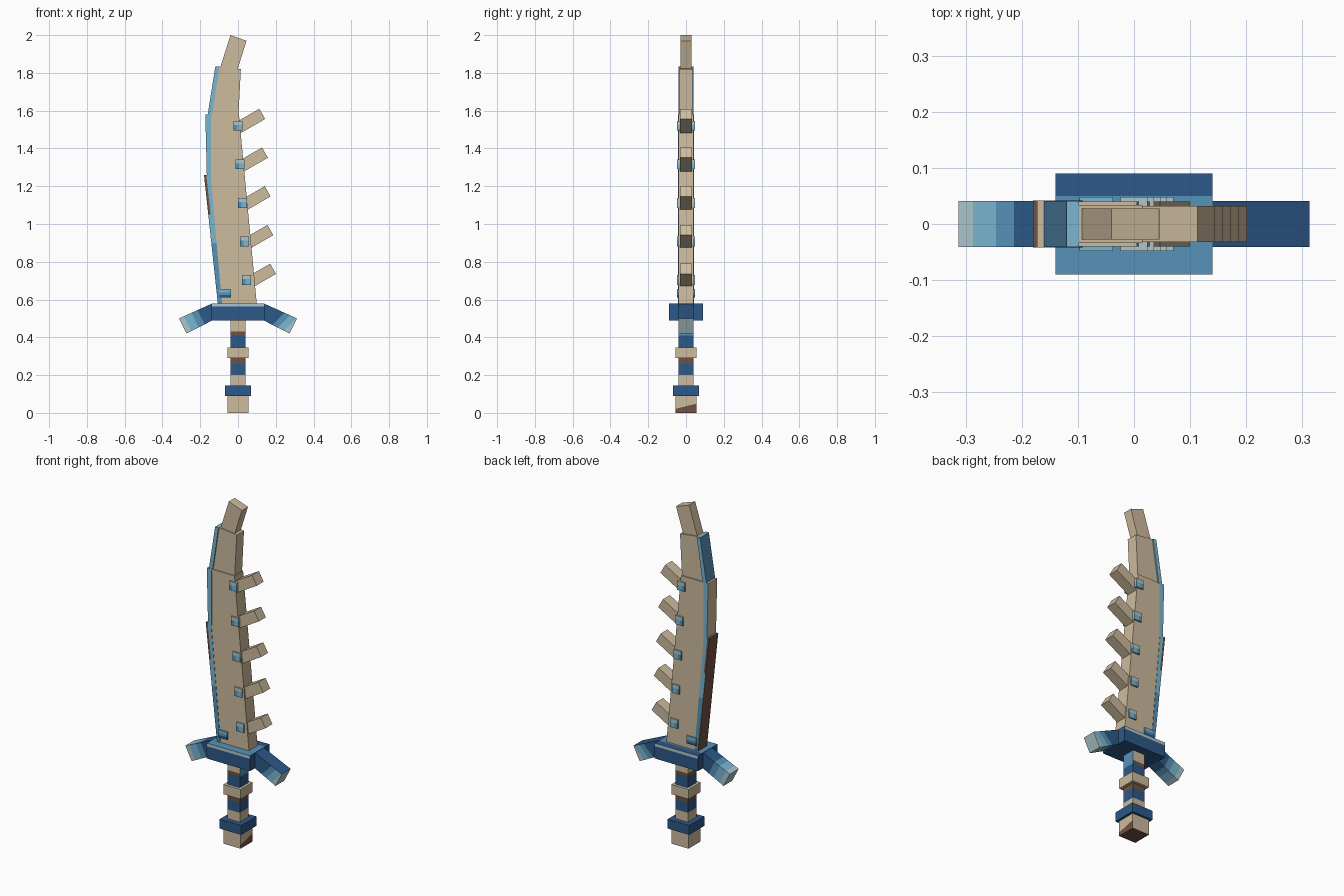
import bpy, bmesh, math
from mathutils import Vector

cube = bpy.data.objects.get("Cube")
if cube:
    bpy.data.objects.remove(cube)


def make_material(name, rgb):
    linear = [((c / 255 + 0.055) / 1.055) ** 2.4 for c in rgb]
    mat = bpy.data.materials.new(name)
    mat.use_nodes = True
    mat.diffuse_color = (*linear, 1)
    bsdf = mat.node_tree.nodes["Principled BSDF"]
    bsdf.inputs["Base Color"].default_value = (*linear, 1)
    bsdf.inputs["Roughness"].default_value = 0.8
    return mat


BONE, BROWN, DARK, MID, LIGHT, PALE = range(6)
MATERIALS = [
    make_material("bone", (205, 187, 157)),
    make_material("brown", (112, 82, 65)),
    make_material("dark_blue", (44, 88, 136)),
    make_material("mid_blue", (86, 146, 184)),
    make_material("light_blue", (122, 182, 208)),
    make_material("pale_blue", (172, 198, 204)),
]


def prism(name, outline, half_y, rule, cuts=()):
    """Extrude an x-z outline through y, cut it by planes, colour faces by a rule."""
    bm = bmesh.new()
    front = bm.faces.new([bm.verts.new((x, -half_y, z)) for x, z in outline])
    new = bmesh.ops.extrude_face_region(bm, geom=[front], use_keep_orig=True)["geom"]
    for v in new:
        if isinstance(v, bmesh.types.BMVert):
            v.co.y = half_y
    bmesh.ops.recalc_face_normals(bm, faces=bm.faces)
    for point, normal in cuts:
        geom = bm.verts[:] + bm.edges[:] + bm.faces[:]
        bmesh.ops.bisect_plane(bm, geom=geom, plane_co=point, plane_no=normal)
    bm.normal_update()
    for f in bm.faces:
        f.material_index = rule(f.calc_center_median(), f.normal) if callable(rule) else rule
    mesh = bpy.data.meshes.new(name)
    bm.to_mesh(mesh)
    bm.free()
    for mat in MATERIALS:
        mesh.materials.append(mat)
    obj = bpy.data.objects.new(name, mesh)
    bpy.context.collection.objects.link(obj)
    return obj


def box(name, half_x, half_y, z0, z1, rule, cuts=(), x=0):
    outline = [(x - half_x, z0), (x + half_x, z0), (x + half_x, z1), (x - half_x, z1)]
    return prism(name, outline, half_y, rule, cuts)


def level(z):
    return ((0, 0, z), (0, 0, 1))


# Blade segments
prism("lower_blade", [(-0.09, 0.57), (0.1, 0.57), (0.036, 1.25), (-0.16, 1.25)], 0.04, BONE)
prism("middle_blade", [(-0.16, 1.25), (0.036, 1.25), (0.005, 1.58), (-0.15, 1.58)], 0.04, BONE)
prism("upper_blade", [(-0.145, 1.57), (0.002, 1.57), (0.015, 1.82), (-0.1, 1.835)], 0.034, BONE)
prism("blade_tip", [(-0.1, 1.81), (-0.005, 1.81), (0.045, 1.97), (-0.04, 2.0)], 0.028, BONE)

# Cutting edge strips
EDGE_NORMAL = Vector((0.994, 0, 0.107))
EDGE_POINT = Vector((-0.168, 0, 1.26))


def lower_edge_colour(c, n):
    if n.x < -0.5:
        return BROWN
    if (c - EDGE_POINT).dot(EDGE_NORMAL) < 0 and c.z > 1.0:
        return BROWN
    return LIGHT if c.z > 0.9 else MID


prism("lower_edge", [(-0.107, 0.58), (-0.085, 0.58), (-0.145, 1.26), (-0.18, 1.26)], 0.042,
      lower_edge_colour, [(EDGE_POINT, EDGE_NORMAL), level(1.05), level(0.9)])
prism("middle_edge", [(-0.165, 1.25), (-0.142, 1.25), (-0.142, 1.58), (-0.173, 1.58)], 0.042,
      lambda c, n: BONE if n.x < -0.5 or n.z > 0.5 else LIGHT)
prism("upper_edge", [(-0.162, 1.57), (-0.138, 1.57), (-0.098, 1.835), (-0.12, 1.835)], 0.041,
      lambda c, n: MID if n.x < -0.5 else LIGHT)

# Back teeth, each with a gem at its root
along = Vector((math.cos(math.radians(30)), math.sin(math.radians(30)))) * 0.15


def gem(name, x, z):
    box(name, 0.024, 0.048, z - 0.026, z + 0.026,
        lambda c, n: PALE if c.z > z + 0.005 else LIGHT if c.x > x - 0.005 else MID,
        [level(z + 0.005), ((x - 0.005, 0, 0), (1, 0, 0))], x)


for i in range(5):
    top = Vector((0.113 + 0.0143 * i, 1.61 - 0.205 * i))
    low = top + Vector((0.031, -0.054))
    prism(f"tooth_{i + 1}", [top, low, low - along, top - along], 0.032, BONE)
    gem(f"tooth_gem_{i + 1}", 0.0115 * i, 1.52 - 0.204 * i)

box("base_gem", 0.03, 0.048, 0.61, 0.655,
    lambda c, n: LIGHT if c.z > 0.638 else DARK if c.z < 0.625 else MID,
    [level(0.638), level(0.625)], -0.067)


# Cross guard
def guard_colour(c, n):
    if n.z > 0.5:
        return DARK if c.y > 0.05 else MID
    return PALE if abs(n.y) > 0.5 and c.z > 0.56 else DARK


box("guard_centre", 0.14, 0.09, 0.49, 0.58, guard_colour,
    [level(0.562), ((0, 0.05, 0), (0, 1, 0))])


def guard_wing(name, side, normal, steps, dark_top):
    outline = [(0.135, 0.49), (0.272, 0.42), (0.313, 0.5), (0.135, 0.58)]

    def rule(c, n):
        if dark_top and n.z > 0.5:
            return DARK
        if n.x * side > 0.5:
            return PALE
        return (DARK, MID, LIGHT, PALE)[sum(c.dot(normal) > s for s in steps)]

    prism(name, [(x * side, z) for x, z in outline], 0.041, rule,
          [(normal * s, normal) for s in steps])


guard_wing("left_guard_wing", 1, Vector((1, 0, -1)).normalized(), (-0.2, -0.17, -0.135), True)
guard_wing("right_guard_wing", -1, Vector((-0.9, 0, -0.436)), (-0.045, -0.01, 0.035), False)

# Grip with wrapped bands
BANDS = [(0.43, BONE), (0.41, BROWN), (0.3, DARK), (0.26, BROWN), (0.2, DARK), (0, BONE)]


def grip_colour(c, n):
    if n.x > 0.5 and c.z > 0.41:
        return MID
    return next(colour for z, colour in BANDS if c.z > z)


box("grip", 0.04, 0.04, 0.08, 0.5, grip_colour, [level(z) for z, _ in BANDS[:-1]])
box("grip_ring", 0.056, 0.056, 0.29, 0.347, BONE)

# Pommel
box("pommel_ring", 0.07, 0.07, 0.09, 0.145, DARK)
box("pommel", 0.056, 0.056, 0, 0.1,
    lambda c, n: BROWN if n.z < -0.5 or (n.x > 0.5 and c.z < 0.04) else BONE,
    [((0, 0, 0.035), (0, -0.25, 1))])
